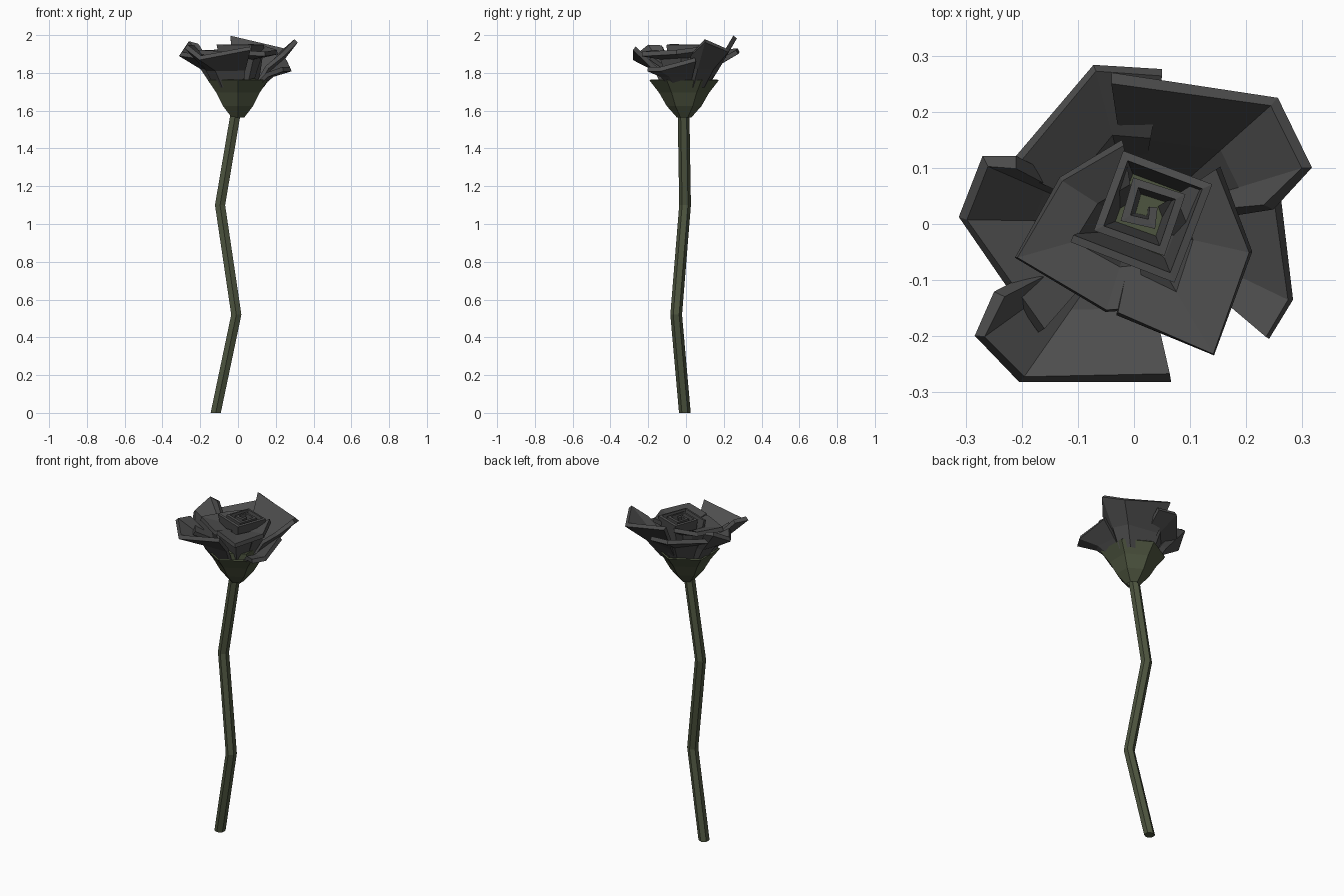
import bpy, bmesh, math
from mathutils import Vector

default_cube = bpy.data.objects.get("Cube")
if default_cube:
    bpy.data.objects.remove(default_cube, do_unlink=True)


def make_material(name, colour):
    mat = bpy.data.materials.new(name)
    mat.use_nodes = True
    mat.diffuse_color = colour
    mat.node_tree.nodes["Principled BSDF"].inputs["Base Color"].default_value = colour
    return mat


charcoal = make_material("charcoal petal", (0.075, 0.075, 0.075, 1))
olive = make_material("olive stem", (0.075, 0.09, 0.05, 1))


def loft(name, rows, mat, closed=False, caps=False, thickness=0, offset=0):
    """Skin rows of points into a flat-shaded surface, optionally thickened."""
    bm = bmesh.new()
    rings = [[bm.verts.new(p) for p in row] for row in rows]
    count = len(rows[0])
    for low, high in zip(rings, rings[1:]):
        for i in range(count if closed else count - 1):
            j = (i + 1) % count
            bm.faces.new((low[i], low[j], high[j], high[i]))
    if caps:
        bm.faces.new(rings[0][::-1])
        bm.faces.new(rings[-1])
    bmesh.ops.recalc_face_normals(bm, faces=bm.faces)
    mesh = bpy.data.meshes.new(name)
    bm.to_mesh(mesh)
    bm.free()
    mesh.materials.append(mat)
    obj = bpy.data.objects.new(name, mesh)
    bpy.context.collection.objects.link(obj)
    if thickness:
        mod = obj.modifiers.new("Thickness", "SOLIDIFY")
        mod.thickness = thickness
        mod.offset = offset
        mod.use_even_offset = True
    return obj


def hexagon(x, y, z, radius):
    angles = [math.radians(30 + 60 * i) for i in range(6)]
    return [(x + radius * math.cos(a), y + radius * math.sin(a), z) for a in angles]


# Crooked stem
stem_path = [(-0.118, -0.006, 0), (-0.009, -0.052, 0.52), (-0.095, -0.005, 1.1), (-0.012, -0.013, 1.59)]
loft("stem", [hexagon(*p, 0.031) for p in stem_path], olive, closed=True, caps=True)

# Green cup under the flower, with a closed floor inside
cup_profile = [(1.57, 0.032), (1.63, 0.085), (1.7, 0.125), (1.765, 0.176)]
loft("calyx", [hexagon(0, -0.01, z, r) for z, r in cup_profile], olive,
     closed=True, thickness=0.008, offset=-1)
loft("calyx_floor", [hexagon(0, 0, z, 0.11) for z in (1.71, 1.77)], olive, closed=True, caps=True)


def petal(name, rim, pull, waist_z, root_pull=0.4):
    """Folded petal: rim points, a waist pulled inward, and a root in the cup."""
    waist = [(x * pull, y * pull, waist_z) for x, y, z in rim]
    root = [(x * root_pull, y * root_pull, 1.73) for x, y, z in rim]
    loft(name, [root, waist, rim], charcoal, thickness=0.024)


# Outer petals
petal("back_left_petal",
      [(-0.22, 0.1, 1.9), (-0.07, 0.278, 1.92), (0.05, 0.27, 1.91)], 0.6, 1.85)
petal("back_right_petal",
      [(-0.04, 0.26, 1.99), (0.25, 0.218, 1.92), (0.308, 0.1, 1.97), (0.24, 0.03, 1.9)], 0.64, 1.83)
petal("side_left_petal",
      [(-0.21, 0.11, 1.95), (-0.265, 0.112, 1.96), (-0.305, 0.01, 1.9), (-0.165, -0.19, 1.88)], 0.62, 1.83)
petal("front_petal",
      [(-0.24, -0.125, 1.94), (-0.275, -0.2, 1.94), (-0.2, -0.277, 1.88), (0.065, -0.274, 1.93)], 0.58, 1.82)
petal("side_right_petal",
      [(0.255, 0.05, 1.87), (0.279, -0.135, 1.82), (0.238, -0.203, 1.82)], 0.65, 1.79)

# Middle petals spreading from the core
petal("middle_left_petal",
      [(-0.02, 0.145, 1.93), (-0.13, 0.08, 1.91), (-0.21, -0.06, 1.91), (-0.05, -0.155, 1.9),
       (0.02, -0.15, 1.9)], 0.55, 1.89, 0.3)
petal("middle_right_petal",
      [(0.15, 0.1, 1.93), (0.208, -0.05, 1.91), (0.142, -0.233, 1.9), (-0.03, -0.16, 1.91)], 0.55, 1.89, 0.3)

# Rolled core: a square spiral wall
centre = Vector((0.022, 0.025, 0))
corners = []
for i in range(11):
    a = math.radians(21 - 90 * i)
    corners.append(Vector((math.cos(a), math.sin(a), 0)) * (0.014 + 0.0128 * i))
rows = [[centre + c * spread + Vector((0, 0, z)) for c in corners]
        for z, spread in ((1.74, 0.72), (1.95, 1))]
loft("core_spiral", rows, charcoal, thickness=0.014)
